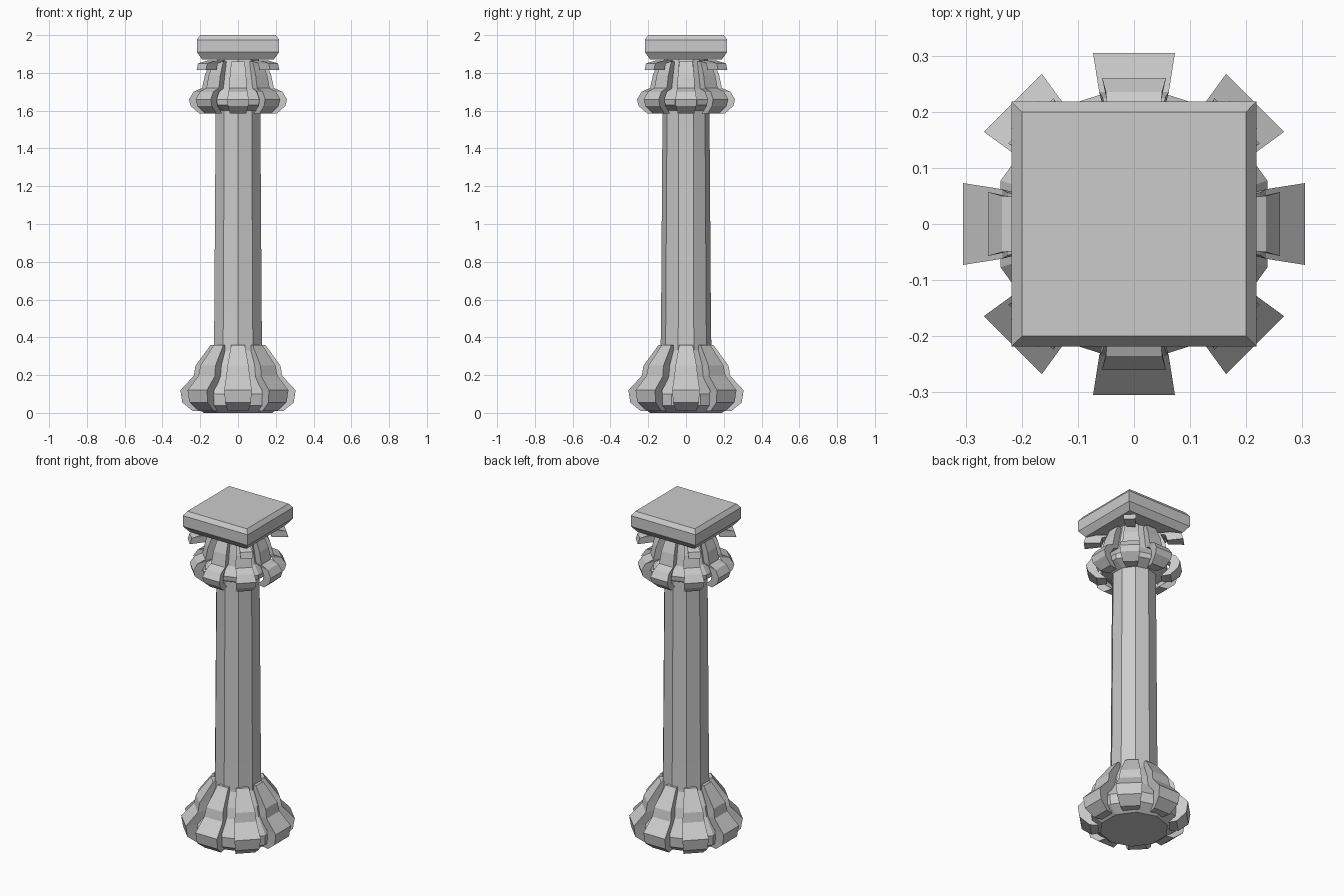
import bpy, bmesh
from math import sin, cos, pi, radians

cube = bpy.data.objects.get("Cube")
if cube:
    bpy.data.objects.remove(cube, do_unlink=True)

stone = bpy.data.materials.new("pale_grey_stone")
stone.use_nodes = True
GREY = (0.6, 0.6, 0.6, 1)
stone.diffuse_color = GREY
stone.node_tree.nodes["Principled BSDF"].inputs["Base Color"].default_value = GREY


def finish(name, bm):
    bmesh.ops.recalc_face_normals(bm, faces=bm.faces)
    mesh = bpy.data.meshes.new(name)
    bm.to_mesh(mesh)
    bm.free()
    mesh.materials.append(stone)
    obj = bpy.data.objects.new(name, mesh)
    bpy.context.collection.objects.link(obj)
    return obj


def loft(bm, rings):
    """Skin a stack of equal vertex rings and cap both ends."""
    loops = [[bm.verts.new(p) for p in ring] for ring in rings]
    n = len(loops[0])
    for a, b in zip(loops, loops[1:]):
        for i in range(n):
            j = (i + 1) % n
            bm.faces.new((a[i], a[j], b[j], b[i]))
    bm.faces.new(loops[0])
    bm.faces.new(loops[-1])


def turned(name, profile, sides=10):
    """Faceted turned body with a corner towards the front."""
    bm = bmesh.new()
    angles = [2 * pi * i / sides - pi / 2 for i in range(sides)]
    loft(bm, [[(r * cos(a), r * sin(a), z) for a in angles] for r, z in profile])
    return finish(name, bm)


def leaves(name, profile, angles, depth):
    """Wedge-shaped leaves; profile is (radius, height, half width)."""
    bm = bmesh.new()
    for deg in angles:
        a = radians(deg)
        c, s = cos(a), sin(a)
        rings = []
        for r, z, w in profile:
            k = 1 - depth / r
            pts = [(r, -w), (r, w), (r * k, w * k), (r * k, -w * k)]
            rings.append([(x * c - y * s, x * s + y * c, z) for x, y in pts])
        loft(bm, rings)
    return finish(name, bm)


def slab(name, profile):
    """Square block with chamfered rims; profile is (half width, height)."""
    bm = bmesh.new()
    loft(bm, [[(-h, -h, z), (h, -h, z), (h, h, z), (-h, h, z)] for h, z in profile])
    return finish(name, bm)


around = range(0, 360, 45)
corners = range(45, 360, 90)

# Central column
turned("shaft", [(0.135, 0.3), (0.132, 0.5), (0.125, 1.5), (0.125, 1.65)])

# Foot with its ring of leaves
turned("base_core", [(0.19, 0.0), (0.245, 0.04), (0.25, 0.1), (0.19, 0.19),
                     (0.175, 0.25), (0.13, 0.34)])
leaves("base_leaves", [(0.24, 0.01, 0.055), (0.295, 0.055, 0.068),
                       (0.305, 0.12, 0.073), (0.235, 0.195, 0.062),
                       (0.225, 0.25, 0.056), (0.145, 0.36, 0.036)], around, 0.07)

# Capital with its ring of leaves
turned("capital_core", [(0.125, 1.6), (0.185, 1.63), (0.19, 1.66),
                        (0.155, 1.71), (0.14, 1.78), (0.115, 1.88)])
leaves("capital_leaves", [(0.205, 1.585, 0.043), (0.25, 1.625, 0.054),
                          (0.26, 1.66, 0.057), (0.235, 1.7, 0.05),
                          (0.19, 1.72, 0.047), (0.175, 1.79, 0.043),
                          (0.145, 1.86, 0.035)], around, 0.055)

# Curled tips under the slab corners
leaves("corner_curls", [(0.275, 1.815, 0.035), (0.265, 1.85, 0.035),
                        (0.2, 1.865, 0.03)], corners, 0.09)

# Square top
slab("top_slab", [(0.19, 1.872), (0.218, 1.91), (0.218, 1.975), (0.2, 2.0)])
